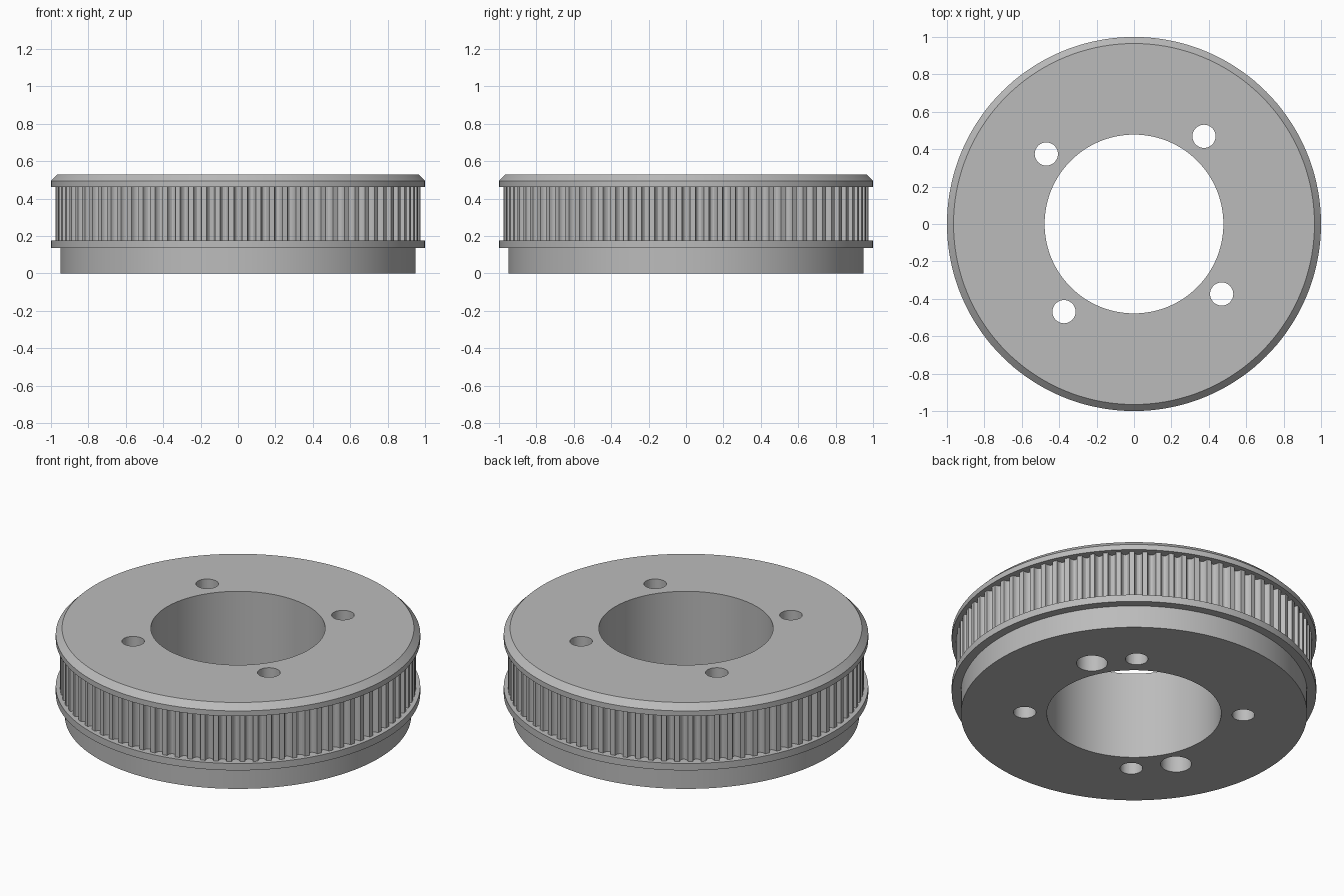
import bpy, bmesh
from math import cos, sin, pi, radians
from mathutils import Matrix, Vector

if "Cube" in bpy.data.objects:
    bpy.data.objects.remove(bpy.data.objects["Cube"])

steel = bpy.data.materials.new("grey steel")
steel.use_nodes = True
grey = (0.5, 0.5, 0.5, 1)
steel.diffuse_color = grey
steel.node_tree.nodes["Principled BSDF"].inputs["Base Color"].default_value = grey

BORE, HOLE_CIRCLE, TEETH = 0.478, 0.6, 84
LAND, DEPTH = 0.976, 0.033


def make_object(name, bm):
    bmesh.ops.recalc_face_normals(bm, faces=bm.faces[:])
    mesh = bpy.data.meshes.new(name)
    bm.to_mesh(mesh)
    bm.free()
    mesh.materials.append(steel)
    ob = bpy.data.objects.new(name, mesh)
    bpy.context.collection.objects.link(ob)
    return ob


def smooth(ob):
    bpy.ops.object.select_all(action='DESELECT')
    ob.select_set(True)
    bpy.context.view_layer.objects.active = ob
    bpy.ops.object.shade_smooth_by_angle(angle=radians(25))


def lathe(name, profile, segments=144):
    """Revolve a closed (radius, z) profile around z."""
    bm = bmesh.new()
    rings = []
    for i in range(segments):
        a = 2 * pi * i / segments
        rings.append([bm.verts.new((r * cos(a), r * sin(a), z)) for r, z in profile])
    n = len(profile)
    for i in range(segments):
        p, q = rings[i], rings[(i + 1) % segments]
        for j in range(n):
            k = (j + 1) % n
            bm.faces.new((p[j], q[j], q[k], p[k]))
    return make_object(name, bm)


def add_drill(bm, angle, radius, low, high):
    a = radians(angle)
    place = Matrix.Translation((HOLE_CIRCLE * cos(a), HOLE_CIRCLE * sin(a), (low + high) / 2))
    bmesh.ops.create_cone(bm, cap_ends=True, segments=40, radius1=radius, radius2=radius,
                          depth=high - low, matrix=place)


# Hub with both flanges, chamfered at the top
body = lathe("hub_and_flanges", [
    (BORE, 0), (0.95, 0), (0.95, 0.135), (1, 0.135), (1, 0.177), (0.93, 0.177),
    (0.93, 0.463), (1, 0.463), (1, 0.495), (0.965, 0.53), (BORE, 0.53)])

# Four through holes and two wider blind holes from below
bm = bmesh.new()
for k in range(4):
    add_drill(bm, 51.4 + 90 * k, 0.062, -0.1, 0.7)
for k in range(2):
    add_drill(bm, 27.4 + 180 * k, 0.085, -0.1, 0.3)
drills = make_object("hole_cutter", bm)
drills.hide_render = True
cut = body.modifiers.new("holes", 'BOOLEAN')
cut.operation, cut.solver, cut.object = 'DIFFERENCE', 'EXACT', drills
bpy.context.view_layer.objects.active = body
bpy.ops.object.modifier_apply(modifier=cut.name)
bpy.data.objects.remove(drills)
smooth(body)

# Toothed belt ring: flat lands with rounded grooves
pitch = 2 * pi / TEETH
outline = []
for t in range(TEETH):
    for s in range(9):
        u = pi * s / 8
        a = t * pitch - 0.31 * pitch * cos(u)
        r = LAND - DEPTH * sin(u)
        outline.append((r, a))
bm = bmesh.new()
loops = []
for z, inner in ((0.172, False), (0.468, False), (0.468, True), (0.172, True)):
    loops.append([bm.verts.new(((0.92 if inner else r) * cos(a), (0.92 if inner else r) * sin(a), z))
                  for r, a in outline])
count = len(outline)
for j in range(4):
    p, q = loops[j], loops[(j + 1) % 4]
    for i in range(count):
        k = (i + 1) % count
        bm.faces.new((p[i], p[k], q[k], q[i]))
smooth(make_object("tooth_ring", bm))
